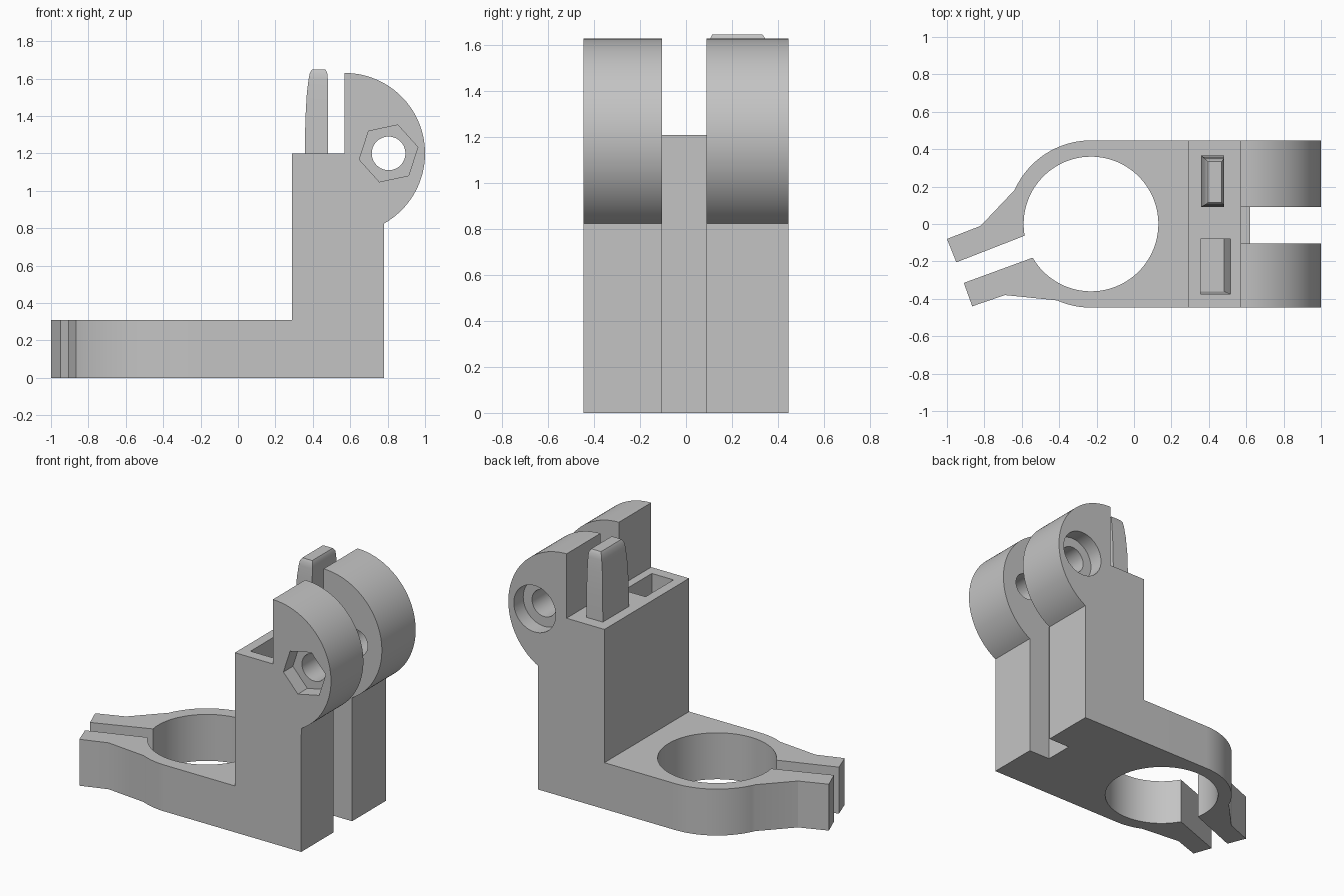
import bpy, bmesh
from math import cos, sin, radians

if "Cube" in bpy.data.objects:
    bpy.data.objects.remove(bpy.data.objects["Cube"], do_unlink=True)

grey = bpy.data.materials.new("plain grey")
grey.use_nodes = True
colour = (0.55, 0.55, 0.55, 1)
grey.diffuse_color = colour
grey.node_tree.nodes["Principled BSDF"].inputs["Base Color"].default_value = colour


def arc(cx, cy, r, start, end, steps):
    """Points along a circular arc, angles in degrees."""
    angles = [radians(start + (end - start) * i / steps) for i in range(steps + 1)]
    return [(cx + r * cos(a), cy + r * sin(a)) for a in angles]


def finish(name, bm):
    bmesh.ops.recalc_face_normals(bm, faces=bm.faces)
    mesh = bpy.data.meshes.new(name)
    bm.to_mesh(mesh)
    bm.free()
    mesh.materials.append(grey)
    obj = bpy.data.objects.new(name, mesh)
    bpy.context.collection.objects.link(obj)
    return obj


def prism(name, outline, axis, low, high):
    """Extrude an outline along z (outline is x,y) or y (outline is x,z)."""
    def place(p, d):
        return (p[0], p[1], d) if axis == "z" else (p[0], d, p[1])
    bm = bmesh.new()
    a = [bm.verts.new(place(p, low)) for p in outline]
    b = [bm.verts.new(place(p, high)) for p in outline]
    bm.faces.new(a)
    bm.faces.new(b)
    for i in range(len(a)):
        j = (i + 1) % len(a)
        bm.faces.new((a[i], a[j], b[j], b[i]))
    return finish(name, bm)


def loft(name, sections):
    """Stack rectangles given as (z, x0, x1, y0, y1)."""
    bm = bmesh.new()
    rings = [[bm.verts.new((x, y, z)) for x, y in ((x0, y0), (x1, y0), (x1, y1), (x0, y1))]
             for z, x0, x1, y0, y1 in sections]
    bm.faces.new(rings[0])
    bm.faces.new(rings[-1])
    for a, b in zip(rings, rings[1:]):
        for i in range(4):
            j = (i + 1) % 4
            bm.faces.new((a[i], a[j], b[j], b[i]))
    return finish(name, bm)


def combine(target, tool, operation):
    mod = target.modifiers.new(operation, "BOOLEAN")
    mod.operation = operation
    mod.solver = "EXACT"
    mod.object = tool
    bpy.context.view_layer.objects.active = target
    bpy.ops.object.modifier_apply(modifier=mod.name)
    bpy.data.objects.remove(tool, do_unlink=True)


def smooth(obj):
    bpy.ops.object.select_all(action="DESELECT")
    obj.select_set(True)
    bpy.context.view_layer.objects.active = obj
    bpy.ops.object.shade_smooth_by_angle(angle=radians(25))


half = 0.447       # half width of the bracket
ring_x = -0.23     # centre of the clamp ring
pivot = (0.805, 1.2)

# Upright with the rounded hinge lugs
side = [(0.29, 0), (0.78, 0)] + arc(0.57, 1.2, 0.43, -60.7, 90, 48)
side += [(0.57, 1.2), (0.29, 1.2)]
bracket = prism("bracket_body", side, "y", -half, half)

# Split clamp ring with two angled ears
clamp = [(0.4, -half), (0.4, half)] + arc(ring_x, 0, half, 90, 156, 20)
clamp += [(-0.82, -0.01), (-1, -0.08), (-0.95, -0.205)]
clamp += arc(ring_x, 0, 0.36, 190, -150, 96)
clamp += [(-0.91, -0.315), (-0.865, -0.44), (-0.69, -0.38)]
clamp += arc(ring_x, 0, half, -114, -91, 8)
combine(bracket, prism("clamp_ring", clamp, "z", 0, 0.31), "UNION")

# Slot between the lugs, running down the whole upright
slot = [(0.62, -0.1), (1.1, -0.1), (1.1, 1.8), (0.5, 1.8), (0.5, 1.21), (0.62, 1.21)]
combine(bracket, prism("slot_cutter", slot, "y", -0.105, 0.09), "DIFFERENCE")

# Pivot hole, hexagonal nut recess in front, round bolt recess behind
hole = arc(*pivot, 0.09, 0, 360, 40)[:-1]
nut = arc(*pivot, 0.16, 12, 372, 6)[:-1]
bolt = arc(*pivot, 0.155, 0, 360, 48)[:-1]
combine(bracket, prism("hole_cutter", hole, "y", -0.6, 0.6), "DIFFERENCE")
combine(bracket, prism("nut_cutter", nut, "y", -0.6, -half + 0.1), "DIFFERENCE")
combine(bracket, prism("bolt_cutter", bolt, "y", half - 0.1, 0.6), "DIFFERENCE")

# Socket in the top of the upright
socket = loft("socket_cutter", [(0.75, 0.355, 0.48, -0.36, -0.08),
                                (1.05, 0.355, 0.515, -0.375, -0.08),
                                (1.3, 0.355, 0.515, -0.375, -0.08)])
combine(bracket, socket, "DIFFERENCE")
smooth(bracket)

# Tapered peg beside the socket
peg = loft("locating_peg", [(1.19, 0.358, 0.48, 0.09, 0.367),
                            (1.38, 0.36, 0.48, 0.092, 0.365),
                            (1.52, 0.368, 0.48, 0.096, 0.357),
                            (1.6, 0.378, 0.48, 0.101, 0.35),
                            (1.63, 0.384, 0.477, 0.105, 0.345),
                            (1.648, 0.395, 0.468, 0.115, 0.333)])
smooth(peg)
